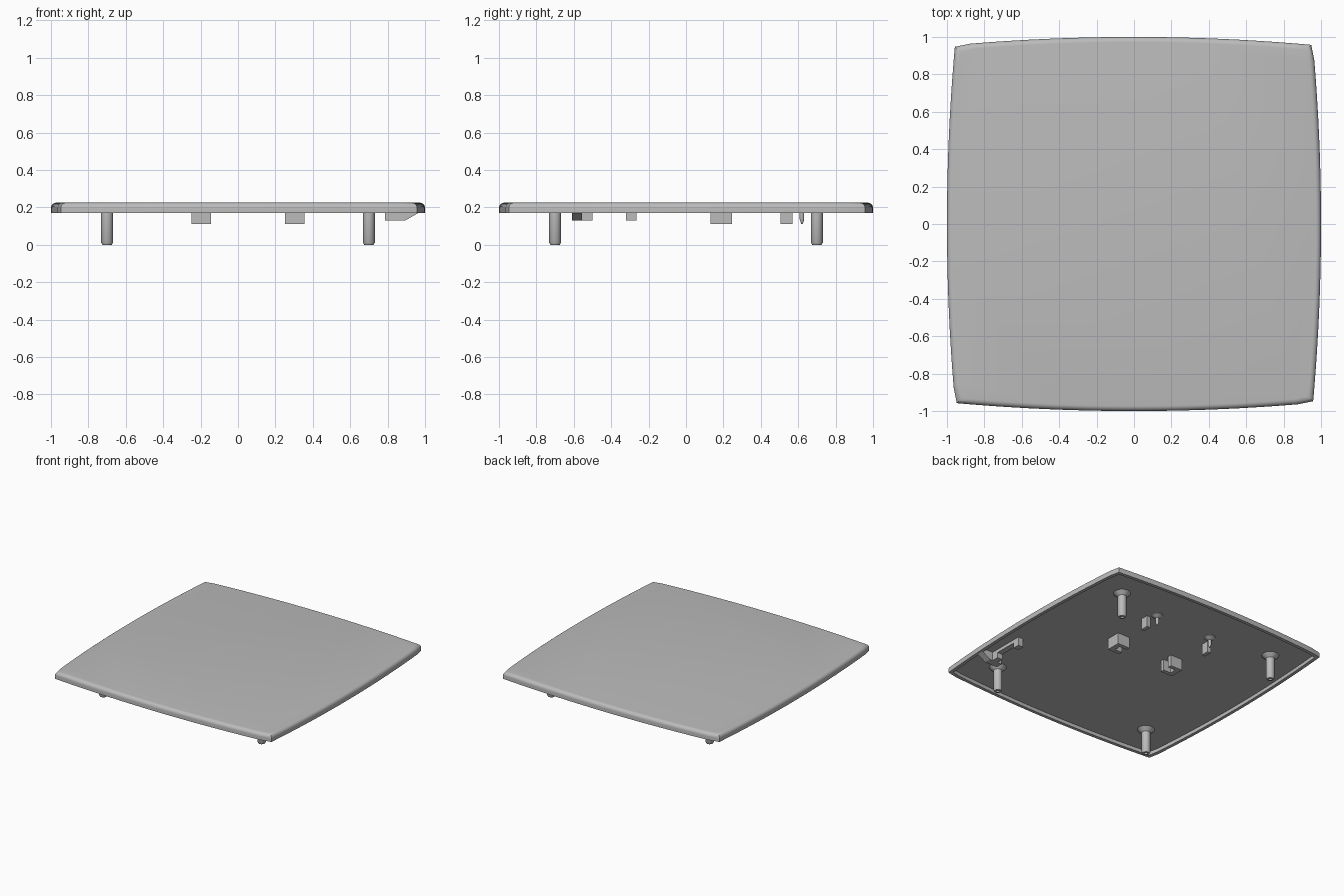
import bpy, bmesh, math
from mathutils import Vector

cube = bpy.data.objects.get("Cube")
if cube:
    bpy.data.objects.remove(cube, do_unlink=True)

grey = bpy.data.materials.new("plain grey")
grey.use_nodes = True
colour = (0.5, 0.5, 0.5, 1)
grey.diffuse_color = colour
grey.node_tree.nodes["Principled BSDF"].inputs["Base Color"].default_value = colour

TOP, RIM, PANEL = 0.225, 0.17, 0.198   # heights of the cover surfaces
BURY = 0.205                           # parts end inside the panel


def finish(name, bm, smooth=True):
    bmesh.ops.remove_doubles(bm, verts=bm.verts, dist=0.0001)
    bmesh.ops.recalc_face_normals(bm, faces=bm.faces)
    mesh = bpy.data.meshes.new(name)
    bm.to_mesh(mesh)
    bm.free()
    mesh.materials.append(grey)
    obj = bpy.data.objects.new(name, mesh)
    bpy.context.collection.objects.link(obj)
    if smooth:
        bpy.ops.object.select_all(action='DESELECT')
        obj.select_set(True)
        bpy.context.view_layer.objects.active = obj
        bpy.ops.object.shade_smooth_by_angle(angle=math.radians(35))
    return obj


def lathe(name, profile, x, y):
    """Turn a (radius, height) profile about a vertical axis."""
    bm = bmesh.new()
    verts = [bm.verts.new((r, 0, z)) for r, z in profile]
    edges = [bm.edges.new(pair) for pair in zip(verts, verts[1:])]
    bmesh.ops.spin(bm, geom=verts + edges, cent=(0, 0, 0), axis=(0, 0, 1),
                   angle=math.tau, steps=28)
    finish(name, bm).location = (x, y, 0)


def prism(name, points, low, high, place):
    """Extrude a flat outline; place maps (u, v, w) to a position."""
    bm = bmesh.new()
    ends = [[bm.verts.new(place(u, v, w)) for u, v in points] for w in (low, high)]
    for end in ends:
        bm.faces.new(end)
    n = len(points)
    for i in range(n):
        j = (i + 1) % n
        bm.faces.new((ends[0][i], ends[0][j], ends[1][j], ends[1][i]))
    finish(name, bm, smooth=False)


# Cover plate: bowed square outline, rounded top edge, hollow underside
BULGE, STEPS = 0.043, 24


def outline(inset, z):
    points = []
    corner = 1 - BULGE - inset
    for side in range(4):
        turn = side * math.pi / 2
        c, s = math.cos(turn), math.sin(turn)
        for i in range(STEPS):
            t = 2 * i / STEPS - 1
            t = max(t, -0.99)                  # tiny blunt corner
            x, y = 1 - inset - BULGE * t * t, t * corner
            points.append(Vector((x * c - y * s, x * s + y * c, z)))
    return points


FILLET = 0.028
levels = [(0.025, PANEL), (0.025, RIM), (0, RIM)]
for i in range(7):
    a = i / 6 * math.pi / 2
    levels.append((FILLET * (1 - math.cos(a)), TOP - FILLET * (1 - math.sin(a))))
bm = bmesh.new()
rings = [[bm.verts.new(p) for p in outline(*level)] for level in levels]
for a, b in zip(rings, rings[1:]):
    for i in range(len(a)):
        j = (i + 1) % len(a)
        bm.faces.new((a[i], a[j], b[j], b[i]))
bm.faces.new(rings[0])
bm.faces.new(rings[-1])
finish("cover_plate", bm)

# Four corner posts with flared roots, chamfered tips and pilot holes
post = [(0, 0.04), (0.013, 0.04), (0.013, 0), (0.025, 0), (0.032, 0.012),
        (0.032, RIM), (0.065, 0.2), (0, BURY)]
for x in (-0.7, 0.7):
    for y in (-0.7, 0.7):
        side = "left" if x > 0 else "right"
        end = "back" if y > 0 else "front"
        lathe(f"{end}_{side}_post", post, x, y)

# Mirrored pair of latch groups: channel bracket, rib and locating pin
pin = [(0, 0.11), (0.004, 0.112), (0.012, 0.135), (0.012, 0.175),
       (0.042, 0.192), (0.042, 0.2), (0, BURY)]
MIDDLE = 0.053
channel = [(0.302, 0.13), (0.302, 0.245), (0.197, 0.245), (0.197, 0.213),
           (0.262, 0.213), (0.262, 0.162), (0.197, 0.162), (0.197, 0.13)]
rib = [(0.27, 0.505), (0.302, 0.505), (0.302, 0.57), (0.27, 0.57)]
for sign, side in ((1, "left"), (-1, "right")):
    def place(u, v, w):
        return (MIDDLE + sign * u, v, w)
    prism(f"{side}_channel_bracket", channel, 0.11, BURY, place)
    prism(f"{side}_rib", rib, 0.11, BURY, place)
    lathe(f"{side}_pin", pin, MIDDLE + sign * 0.248, 0.62)

# Side catch: sloped head and a bar with two feet
head = [(0.785, BURY), (0.785, 0.13), (0.895, 0.13), (0.965, RIM), (0.965, BURY)]
prism("catch_head", head, -0.61, -0.555, lambda u, v, w: (u, w, v))
bar = [(-0.56, BURY), (-0.56, 0.13), (-0.5, 0.13), (-0.5, 0.172),
       (-0.32, 0.172), (-0.32, 0.13), (-0.265, 0.13), (-0.265, BURY)]
prism("catch_bar", bar, 0.825, 0.87, lambda u, v, w: (w, u, v))
